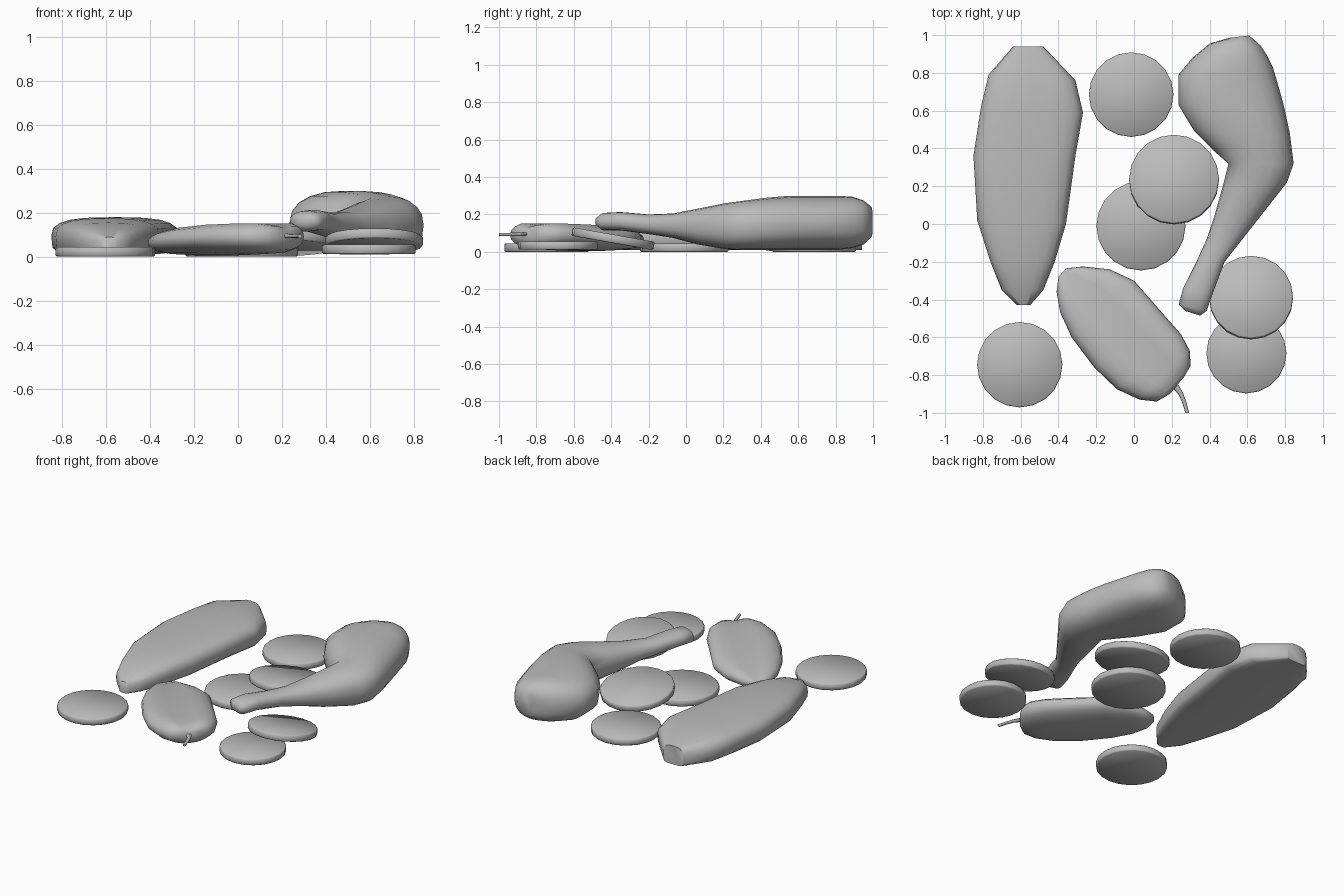
import bpy, bmesh, math
from mathutils import Vector, Matrix

if "Cube" in bpy.data.objects:
    bpy.data.objects.remove(bpy.data.objects["Cube"])

grey = bpy.data.materials.new("plain grey")
grey.use_nodes = True
colour = (0.5, 0.5, 0.5, 1)
grey.diffuse_color = colour
grey.node_tree.nodes["Principled BSDF"].inputs["Base Color"].default_value = colour


def finish(name, bm, angle):
    bmesh.ops.recalc_face_normals(bm, faces=bm.faces[:])
    mesh = bpy.data.meshes.new(name)
    bm.to_mesh(mesh)
    bm.free()
    mesh.materials.append(grey)
    obj = bpy.data.objects.new(name, mesh)
    bpy.context.collection.objects.link(obj)
    bpy.ops.object.select_all(action='DESELECT')
    obj.select_set(True)
    bpy.context.view_layer.objects.active = obj
    bpy.ops.object.shade_smooth_by_angle(angle=math.radians(angle))
    return obj


def power(v, n):
    return math.copysign(abs(v) ** (2 / n), v)


def loft(name, sections, sides=20, top=2.2, bottom=2.2, groove=0.0, angle=60):
    """Skin rounded sections, each given as left x, y, right x, y, low z, high z."""
    bm = bmesh.new()
    rings = []
    for lx, ly, rx, ry, low, high in sections:
        left, right = Vector((lx, ly)), Vector((rx, ry))
        mid, half = (left + right) / 2, (right - left) / 2
        ring = []
        for i in range(sides):
            a = math.tau * i / sides
            n = top if math.sin(a) >= 0 else bottom
            u, w = power(math.cos(a), n), power(math.sin(a), n)
            z = (low + high) / 2 + w * (high - low) / 2
            if w > 0:
                z -= groove * math.exp(-(u / 0.4) ** 2) * (high - low)
            p = mid + half * u
            ring.append(bm.verts.new((p.x, p.y, z)))
        rings.append(ring)
    for a, b in zip(rings, rings[1:]):
        for i in range(sides):
            j = (i + 1) % sides
            bm.faces.new((a[i], a[j], b[j], b[i]))
    bm.faces.new(rings[0])
    bm.faces.new(rings[-1])
    return finish(name, bm, angle)


def slice_disc(name, x, y, z, radius, tilt=0):
    """Thin round slice with slightly eased rims."""
    bm = bmesh.new()
    bmesh.ops.create_cone(bm, cap_ends=True, segments=20, radius1=radius,
                          radius2=radius, depth=0.045)
    rim = [e for e in bm.edges if abs(e.verts[0].co.z - e.verts[1].co.z) < 0.001]
    bmesh.ops.bevel(bm, geom=rim, offset=0.006, segments=1, affect='EDGES')
    turn = Matrix.Rotation(math.radians(tilt), 4, 'X')
    bm.transform(Matrix.Translation((x, y, z)) @ turn)
    return finish(name, bm, 50)


# Flat-bottomed long piece, tapering to the front
loft("long_fillet", [
    (-.62, -.43, -.55, -.43, .01, .09),
    (-.70, -.35, -.48, -.35, .01, .125),
    (-.76, -.20, -.42, -.20, .01, .155),
    (-.83, .02, -.36, .00, .01, .175),
    (-.85, .36, -.31, .36, .01, .18),
    (-.81, .62, -.27, .59, .01, .18),
    (-.77, .79, -.31, .76, .01, .175),
    (-.64, .94, -.48, .94, .01, .14),
], top=2.8, bottom=5)

# Drumstick: knob, shank, bent joint and thick end
loft("drumstick", [
    (.27, -.46, .35, -.485, .14, .185),
    (.237, -.425, .385, -.46, .115, .208),
    (.26, -.34, .42, -.36, .115, .213),
    (.33, -.20, .48, -.20, .095, .20),
    (.385, -.08, .59, -.06, .075, .205),
    (.425, .04, .70, .08, .04, .23),
    (.47, .20, .81, .22, .015, .26),
    (.50, .32, .845, .32, .01, .275),
    (.42, .39, .825, .48, .01, .29),
    (.32, .49, .795, .62, .01, .30),
    (.235, .63, .765, .73, .01, .30),
    (.235, .79, .735, .83, .01, .30),
    (.31, .88, .70, .90, .02, .295),
    (.40, .955, .67, .945, .04, .275),
    (.50, .985, .61, .998, .08, .24),
], top=2.3, bottom=2.5)

# Grooved pepper
loft("pepper", [
    (-.40, -.28, -.36, -.235, .045, .08),
    (-.41, -.36, -.27, -.225, .02, .105),
    (-.39, -.47, -.13, -.24, .01, .125),
    (-.33, -.60, .00, -.30, .005, .145),
    (-.21, -.76, .14, -.46, .005, .16),
    (-.09, -.875, .25, -.585, .01, .165),
    (.03, -.93, .295, -.67, .015, .165),
    (.12, -.94, .30, -.75, .03, .15),
    (.19, -.90, .265, -.81, .06, .12),
], top=2.4, groove=0.16)

# Thin curved stem
loft("pepper_stem", [
    (.205, -.87, .235, -.85, .085, .105),
    (.235, -.90, .258, -.89, .085, .103),
    (.257, -.95, .277, -.943, .085, .102),
    (.272, -1.0, .292, -1.0, .085, .102),
], sides=8)

# Round slices, two of them leaning on a neighbour
for name, x, y, z, radius, tilt in (
        ("front_right_slice", -.605, -.745, .0225, .226, 0),
        ("back_slice", -.015, .685, .0225, .224, 0),
        ("middle_slice", .037, -.01, .0225, .236, 0),
        ("middle_leaning_slice", .212, .235, .062, .238, -9),
        ("front_left_slice", .595, -.685, .034, .212, 0),
        ("front_leaning_slice", .62, -.39, .07, .222, -10)):
    slice_disc(name, x, y, z, radius, tilt)
